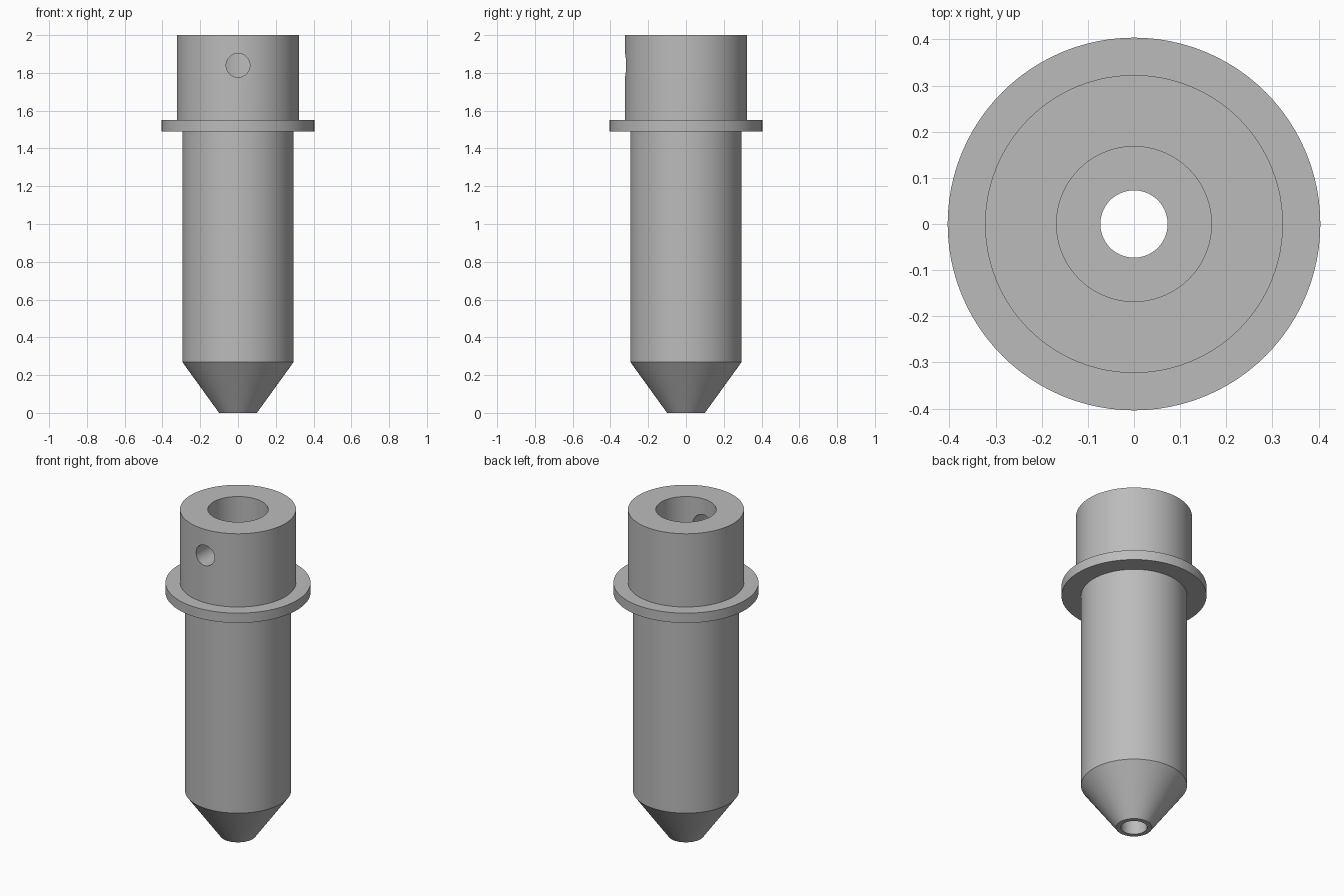
import bpy
import bmesh
import math
from mathutils import Matrix

cube = bpy.data.objects.get("Cube")
if cube:
    bpy.data.objects.remove(cube, do_unlink=True)

SEGMENTS = 96

# Single plain metal colour
metal = bpy.data.materials.new("plain grey metal")
metal.use_nodes = True
grey = (0.5, 0.5, 0.5, 1)
metal.diffuse_color = grey
metal.node_tree.nodes["Principled BSDF"].inputs["Base Color"].default_value = grey


def add_object(name, bm):
    mesh = bpy.data.meshes.new(name)
    bmesh.ops.recalc_face_normals(bm, faces=bm.faces)
    bm.to_mesh(mesh)
    bm.free()
    mesh.materials.append(metal)
    obj = bpy.data.objects.new(name, mesh)
    bpy.context.collection.objects.link(obj)
    return obj


def lathe(name, profile):
    """Revolve a closed (radius, height) profile around z."""
    bm = bmesh.new()
    verts = [bm.verts.new((r, 0, z)) for r, z in profile]
    edges = [bm.edges.new((a, b)) for a, b in zip(verts, verts[1:] + verts[:1])]
    bmesh.ops.spin(bm, geom=verts + edges, cent=(0, 0, 0), axis=(0, 0, 1),
                   angle=math.tau, steps=SEGMENTS, use_duplicate=False)
    bmesh.ops.remove_doubles(bm, verts=bm.verts, dist=0.0001)
    return add_object(name, bm)


# Hollow body: tapered tip, shank, flange, head, stepped bore
body = lathe("hollow_flanged_body", [
    (0.073, 0), (0.1, 0), (0.295, 0.27), (0.295, 1.49),
    (0.404, 1.49), (0.404, 1.55), (0.323, 1.55), (0.323, 2),
    (0.168, 2), (0.168, 0.27), (0.073, 0.27),
])

# Cross hole through the front wall of the head only
bm = bmesh.new()
bmesh.ops.create_cone(bm, cap_ends=True, segments=48, radius1=0.063,
                      radius2=0.063, depth=0.45,
                      matrix=Matrix.Translation((0, -0.275, 1.84))
                      @ Matrix.Rotation(math.pi / 2, 4, "X"))
cutter = add_object("side_hole_cutter", bm)
cutter.hide_render = True
cutter.hide_set(True)

cut = body.modifiers.new("side_hole", "BOOLEAN")
cut.operation = "DIFFERENCE"
cut.solver = "EXACT"
cut.object = cutter

# Apply the cut, then shade the round surfaces smooth
bpy.ops.object.select_all(action="DESELECT")
bpy.context.view_layer.objects.active = body
body.select_set(True)
bpy.ops.object.modifier_apply(modifier=cut.name)
bpy.data.objects.remove(cutter, do_unlink=True)
bpy.ops.object.shade_smooth_by_angle(angle=math.radians(30))
